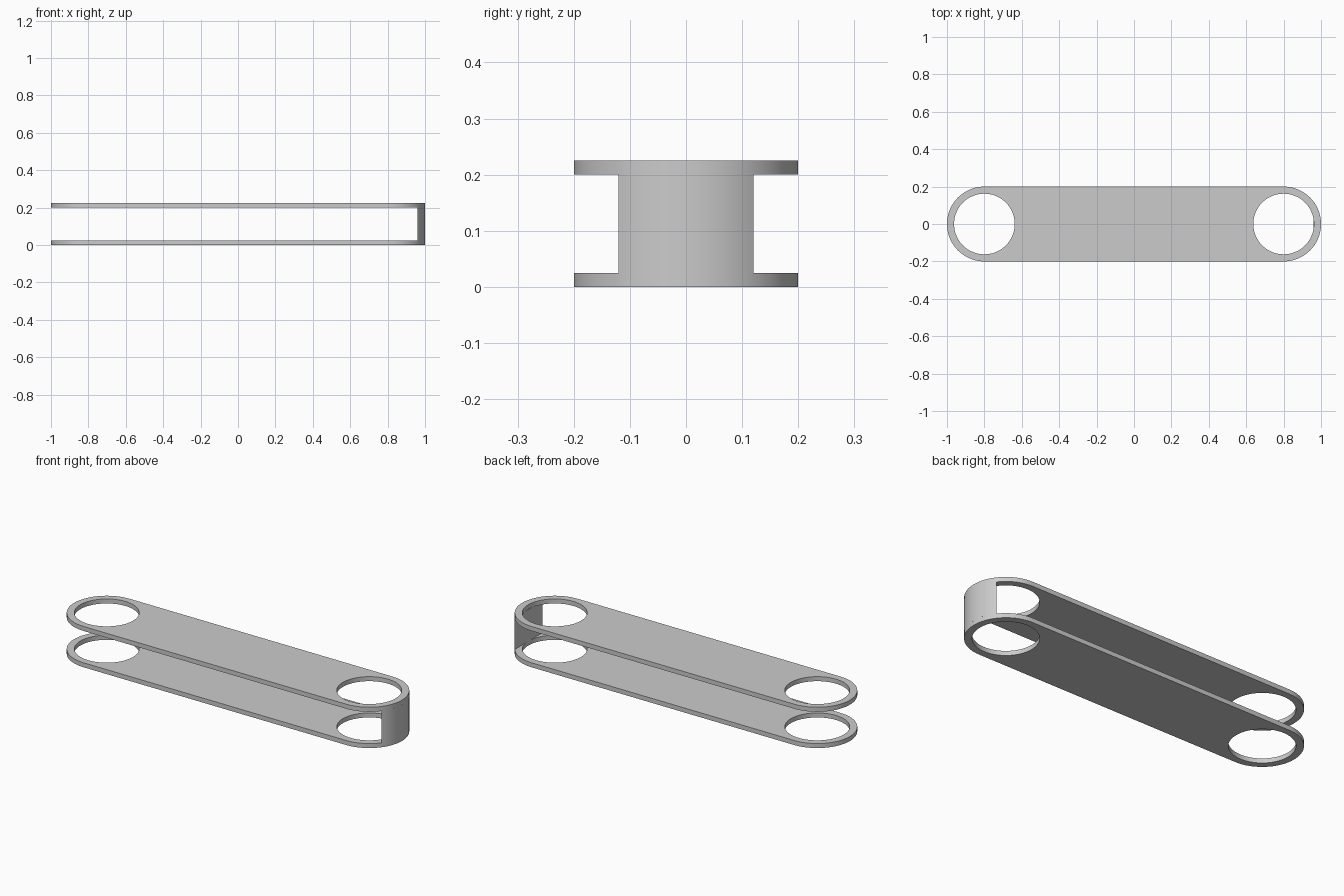
import bpy
import bmesh
from math import cos, sin, pi, acos

if "Cube" in bpy.data.objects:
    bpy.data.objects.remove(bpy.data.objects["Cube"], do_unlink=True)

END_X, OUTER_R, HOLE_R = 0.8, 0.2, 0.162
PLATE, HEIGHT = 0.025, 0.225
SEGMENTS = 72

steel = bpy.data.materials.new("grey metal")
steel.use_nodes = True
grey = (0.6, 0.6, 0.6, 1)
steel.diffuse_color = grey
steel.node_tree.nodes["Principled BSDF"].inputs["Base Color"].default_value = grey


def arc(cx, r, start, end, steps):
    """Points along an arc, both ends included."""
    angles = [start + (end - start) * i / steps for i in range(steps + 1)]
    return [(cx + r * cos(a), r * sin(a)) for a in angles]


def extruded(name, loops, z, height):
    """Fill the closed outlines (later ones are holes) and extrude upwards."""
    bm = bmesh.new()
    for loop in loops:
        verts = [bm.verts.new((x, y, z)) for x, y in loop]
        for a, b in zip(verts, verts[1:] + verts[:1]):
            bm.edges.new((a, b))
    bmesh.ops.triangle_fill(bm, edges=bm.edges[:], use_beauty=True, normal=(0, 0, 1))
    result = bmesh.ops.extrude_face_region(bm, geom=bm.faces[:], use_keep_orig=True)
    top = [g for g in result["geom"] if isinstance(g, bmesh.types.BMVert)]
    bmesh.ops.translate(bm, verts=top, vec=(0, 0, height))
    bmesh.ops.recalc_face_normals(bm, faces=bm.faces[:])
    mesh = bpy.data.meshes.new(name)
    bm.to_mesh(mesh)
    bm.free()
    mesh.materials.append(steel)
    obj = bpy.data.objects.new(name, mesh)
    bpy.context.collection.objects.link(obj)
    bpy.ops.object.select_all(action='DESELECT')
    obj.select_set(True)
    bpy.context.view_layer.objects.active = obj
    bpy.ops.object.shade_smooth_by_angle(angle=pi / 6)
    return obj


# Two rounded side plates, each with a large hole at both ends
outline = (arc(END_X, OUTER_R, -pi / 2, pi / 2, SEGMENTS // 2)
           + arc(-END_X, OUTER_R, pi / 2, 3 * pi / 2, SEGMENTS // 2))
holes = [arc(cx, HOLE_R, 0, 2 * pi, SEGMENTS)[:-1] for cx in (-END_X, END_X)]
for name, z in (("lower_plate", 0), ("upper_plate", HEIGHT - PLATE)):
    extruded(name, [outline] + holes, z, PLATE)

# Curved bridge joining the plates at one end, flat on its inner side
half = acos(0.16 / OUTER_R)
extruded("end_bridge", [arc(END_X, OUTER_R, -half, half, 24)],
         PLATE, HEIGHT - 2 * PLATE)
